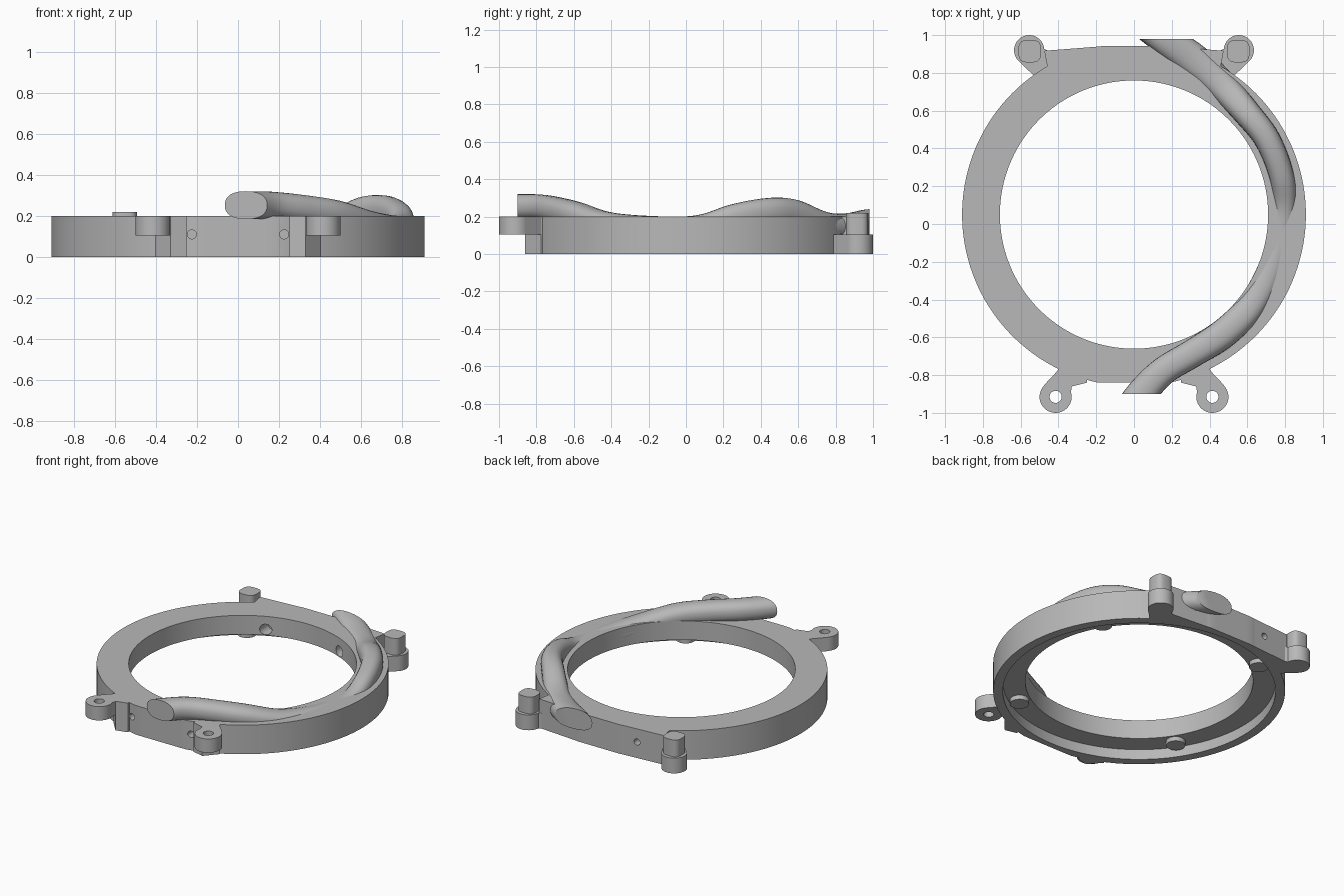
import bpy, bmesh, math
from mathutils import Vector

if "Cube" in bpy.data.objects:
    bpy.data.objects.remove(bpy.data.objects["Cube"])

CY = 0.05                      # ring centre in y
grey = bpy.data.materials.new("plain_grey")
grey.diffuse_color = (0.48, 0.48, 0.48, 1)
grey.use_nodes = True
grey.node_tree.nodes["Principled BSDF"].inputs["Base Color"].default_value = grey.diffuse_color


def finish(name, bm, smooth=30):
    bmesh.ops.recalc_face_normals(bm, faces=bm.faces)
    me = bpy.data.meshes.new(name)
    bm.to_mesh(me)
    bm.free()
    ob = bpy.data.objects.new(name, me)
    bpy.context.collection.objects.link(ob)
    me.materials.append(grey)
    bpy.ops.object.select_all(action='DESELECT')
    ob.select_set(True)
    bpy.context.view_layer.objects.active = ob
    bpy.ops.object.shade_smooth_by_angle(angle=math.radians(smooth))
    return ob


def bridge(bm, a, b):
    n = len(a)
    for i in range(n):
        bm.faces.new((a[i], a[(i + 1) % n], b[(i + 1) % n], b[i]))


def prism(name, pts, z0, z1):
    bm = bmesh.new()
    lo = [bm.verts.new((x, y, z0)) for x, y in pts]
    hi = [bm.verts.new((x, y, z1)) for x, y in pts]
    bridge(bm, lo, hi)
    bm.faces.new(lo)
    bm.faces.new(hi)
    return finish(name, bm)


def arc(cx, cy, r, a0, a1, n=24):
    return [(cx + r * math.cos(math.radians(a0 + (a1 - a0) * i / n)),
             cy + r * math.sin(math.radians(a0 + (a1 - a0) * i / n))) for i in range(n + 1)]


def rod_y(x, y0, y1, r):
    # helper cutter along y
    bpy.ops.mesh.primitive_cylinder_add(vertices=24, radius=r, depth=y1 - y0,
                                        location=(x, (y0 + y1) / 2, 0.11),
                                        rotation=(math.pi / 2, 0, 0))
    ob = bpy.context.object
    ob.name = "hole_cutter"
    ob.hide_render = True
    return ob


def cut(ob, cutters):
    bpy.ops.object.select_all(action='DESELECT')
    ob.select_set(True)
    bpy.context.view_layer.objects.active = ob
    for c in cutters:
        m = ob.modifiers.new("hole", 'BOOLEAN')
        m.operation = 'DIFFERENCE'
        m.solver = 'EXACT'
        m.object = c
        bpy.ops.object.modifier_apply(modifier=m.name)


def flip(pts, s):
    return [(s * x, y) for x, y in pts]


# main ring: flattened front and back, stepped underside
bm = bmesh.new()
profile = [(0.91, 0), (0.91, 0.2), (0.71, 0.2), (0.71, 0.07), (0.85, 0.07), (0.85, 0)]
N = 144
loops = []
for r, z in profile:
    loops.append([bm.verts.new((r * math.cos(2 * math.pi * i / N),
                                min(0.943, max(-0.84, CY + r * math.sin(2 * math.pi * i / N))), z))
                  for i in range(N)])
for k in range(len(loops)):
    bridge(bm, loops[k], loops[(k + 1) % len(loops)])
ring = finish("ring", bm)

# corner plates that widen the ring towards the lugs
back_plates = [prism("back_plate", flip([(0.18, 0.94), (0.475, 0.917), (0.46, 0.84), (0.47, 0.79),
                                         (0.44, 0.80), (0.18, 0.905)], s), 0, 0.2) for s in (1, -1)]
for s in (1, -1):
    prism("front_plate", flip([(0.25, -0.822), (0.25, -0.84), (0.33, -0.86), (0.405, -0.775),
                               (0.39, -0.745), (0.30, -0.77)], s), 0, 0.2)

# screw holes in the front and back faces
back_holes = [rod_y(s * 0.28, 0.55, 1.1, 0.022) for s in (1, -1)]
bores = [rod_y(s * 0.28, 0.55, 0.78, 0.036) for s in (1, -1)]
front_holes = [rod_y(s * 0.225, -1.0, -0.72, 0.022) for s in (1, -1)]
cut(ring, back_holes + bores + front_holes)
for p in back_plates:
    cut(p, back_holes)
for c in back_holes + bores + front_holes:
    bpy.data.objects.remove(c)

for s in (1, -1):
    # back lugs with rounded square pegs
    lug = arc(0.555, 0.92, 0.08, -50, 175) + [(0.44, 0.91), (0.44, 0.82), (0.53, 0.785)]
    prism("back_lug", flip(lug, s), 0, 0.105)
    peg = []
    for i in range(32):
        a = 2 * math.pi * i / 32
        c, d = math.cos(a), math.sin(a)
        peg.append((0.552 + 0.06 * math.copysign(abs(c) ** 0.65, c),
                    0.915 + 0.06 * math.copysign(abs(d) ** 0.65, d)))
    prism("peg", flip(peg, s), 0.1, 0.22)

    # front lugs: neck plus a pierced eye
    prism("front_lug_neck", flip([(0.335, -0.90), (0.33, -0.862), (0.30, -0.845), (0.30, -0.77),
                                  (0.40, -0.772), (0.478, -0.855), (0.45, -0.87),
                                  (0.415, -0.875), (0.38, -0.885)], s), 0.105, 0.2)
    bm = bmesh.new()
    tube = [[bm.verts.new((s * 0.415 + r * math.cos(2 * math.pi * i / 40),
                           -0.915 + r * math.sin(2 * math.pi * i / 40), z)) for i in range(40)]
            for r, z in ((0.085, 0.105), (0.085, 0.2), (0.032, 0.2), (0.032, 0.105))]
    for k in range(4):
        bridge(bm, tube[k], tube[(k + 1) % 4])
    finish("front_lug_eye", bm)

# small round studs under the step
for k in range(4):
    a = math.radians(33 + 90 * k)
    prism("stud", arc(0.78 * math.cos(a), CY + 0.78 * math.sin(a), 0.06, 0, 345, 23), 0.04, 0.08)

# winding branch: x, y, z, width radius, height radius
path = [(-0.04, -1.00, 0.252, 0.080, 0.068), (0.055, -0.88, 0.252, 0.080, 0.068),
        (0.16, -0.775, 0.250, 0.075, 0.068), (0.31, -0.685, 0.235, 0.075, 0.068),
        (0.48, -0.575, 0.208, 0.078, 0.068), (0.63, -0.42, 0.160, 0.075, 0.066),
        (0.74, -0.20, 0.138, 0.070, 0.066), (0.795, 0.05, 0.140, 0.062, 0.066),
        (0.785, 0.24, 0.190, 0.065, 0.075), (0.71, 0.44, 0.222, 0.068, 0.078),
        (0.60, 0.585, 0.212, 0.072, 0.078), (0.46, 0.74, 0.155, 0.080, 0.070),
        (0.32, 0.865, 0.150, 0.088, 0.068), (0.16, 0.98, 0.170, 0.082, 0.070),
        (0.02, 1.08, 0.175, 0.075, 0.070)]
P = [Vector(p) for p in path]
samples = []
for i in range(len(P) - 1):
    a, b, c, d = P[max(i - 1, 0)], P[i], P[i + 1], P[min(i + 2, len(P) - 1)]
    for j in range(6):
        t = j / 6
        samples.append(0.5 * (2 * b + (c - a) * t + (2 * a - 5 * b + 4 * c - d) * t * t
                              + (3 * b - a - 3 * c + d) * t ** 3))
samples.append(P[-1])
bm = bmesh.new()
rows = []
for i, q in enumerate(samples):
    t = samples[min(i + 1, len(samples) - 1)] - samples[max(i - 1, 0)]
    side = Vector((t[1], -t[0], 0)).normalized()
    row = []
    for k in range(24):
        c, d = math.cos(k * math.pi / 12), math.sin(k * math.pi / 12)
        c, d = math.copysign(abs(c) ** 0.85, c), math.copysign(abs(d) ** 0.85, d)
        row.append(bm.verts.new(Vector(q[:3]) + side * q[3] * c + Vector((0, 0, q[4] * d))))
    if rows:
        bridge(bm, rows[-1], row)
    rows.append(row)
# flat cut ends
for y, n in ((-0.90, -1), (0.98, 1)):
    res = bmesh.ops.bisect_plane(bm, geom=bm.verts[:] + bm.edges[:] + bm.faces[:],
                                 plane_co=(0, y, 0), plane_no=(0, n, 0), clear_outer=True)
    edges = [e for e in res['geom_cut'] if isinstance(e, bmesh.types.BMEdge)]
    bmesh.ops.holes_fill(bm, edges=edges, sides=0)
finish("branch", bm, 40)
